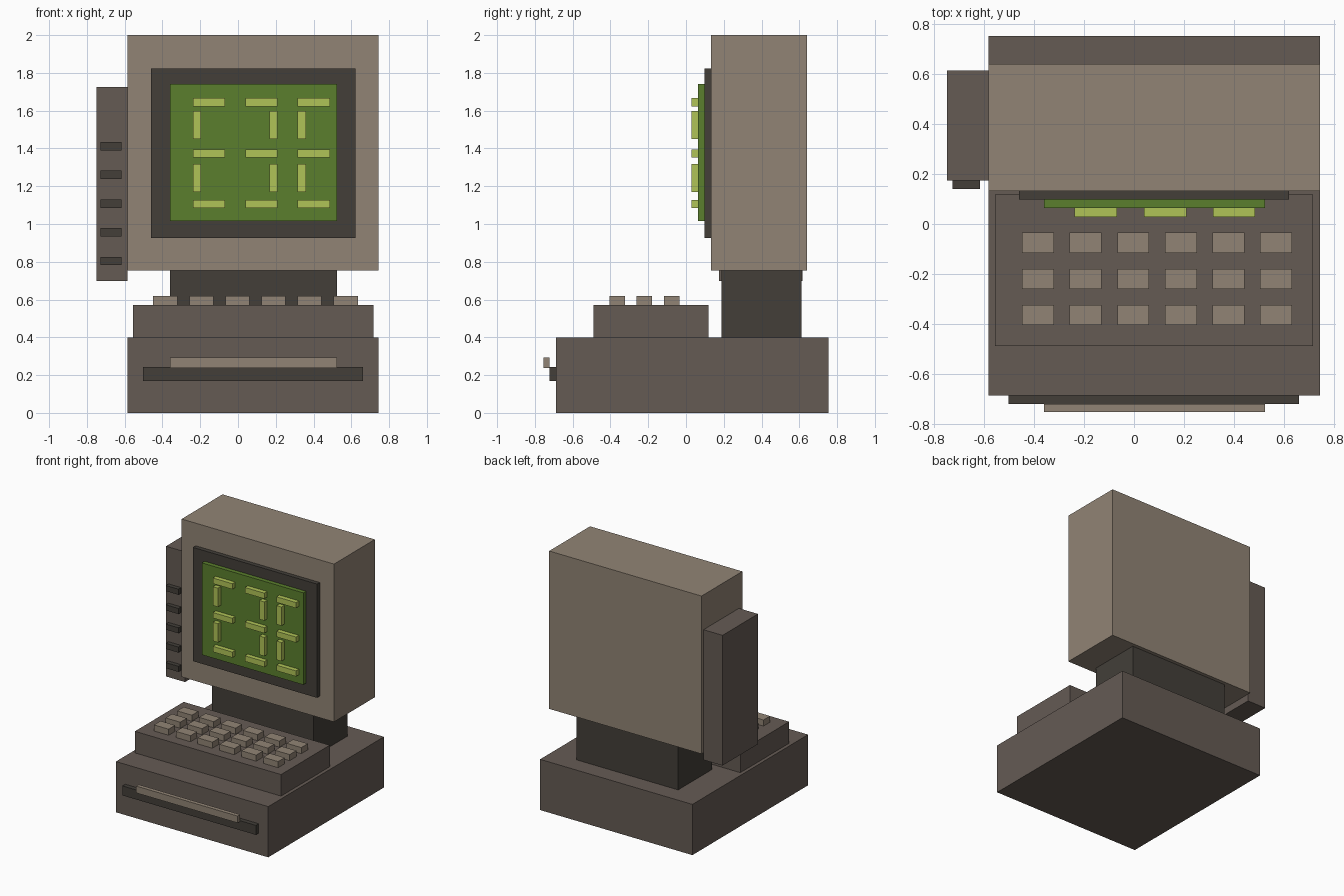
import bpy
import bmesh
from mathutils import Vector

if "Cube" in bpy.data.objects:
    bpy.data.objects.remove(bpy.data.objects["Cube"], do_unlink=True)


def material(name, hex_code):
    def linear(c):
        return c / 12.92 if c <= 0.04045 else ((c + 0.055) / 1.055) ** 2.4
    rgb = [linear(v / 255) for v in bytes.fromhex(hex_code)]
    mat = bpy.data.materials.new(name)
    mat.use_nodes = True
    mat.diffuse_color = (*rgb, 1)
    bsdf = mat.node_tree.nodes["Principled BSDF"]
    bsdf.inputs["Base Color"].default_value = (*rgb, 1)
    bsdf.inputs["Roughness"].default_value = 0.8
    return mat


TAN = material("warm tan", "918475")
BROWN = material("grey brown", "655B54")
DARK = material("dark charcoal", "433F39")
GREEN = material("screen green", "5B7F2D")
LIME = material("glowing lime", "B0C457")


def box(name, mat, x, y, z):
    """A box spanning the given (min, max) ranges."""
    lo, hi = (Vector(c) for c in zip(x, y, z))
    bm = bmesh.new()
    bmesh.ops.create_cube(bm, size=1)
    bmesh.ops.scale(bm, vec=hi - lo, verts=bm.verts)
    mesh = bpy.data.meshes.new(name)
    bm.to_mesh(mesh)
    bm.free()
    mesh.materials.append(mat)
    obj = bpy.data.objects.new(name, mesh)
    obj.location = (lo + hi) / 2
    bpy.context.collection.objects.link(obj)
    return obj


def span(start, size):
    return (start, start + size)


# Shared widths
BODY_X = (-0.584, 0.745)
INNER_X = (-0.36, 0.525)

# Base with disk slot and disk
box("base", BROWN, BODY_X, (-0.687, 0.754), (0, 0.4))
box("disk_slot", DARK, (-0.503, 0.661), (-0.722, -0.687), (0.168, 0.243))
box("disk", TAN, INNER_X, (-0.754, -0.722), (0.238, 0.292))

# Keyboard deck and keys
box("keyboard_deck", BROWN, (-0.557, 0.718), (-0.489, 0.118), (0.4, 0.57))
for row in range(3):
    for col in range(6):
        box(f"key_{row + 1}_{col + 1}", TAN,
            span(-0.449 + 0.191 * col, 0.128),
            span(-0.406 + 0.1445 * row, 0.082), (0.57, 0.618))

# Neck and monitor
box("neck", DARK, INNER_X, (0.188, 0.612), (0.4, 0.755))
box("monitor_case", TAN, BODY_X, (0.132, 0.641), (0.755, 2))
box("screen_bezel", DARK, (-0.461, 0.621), (0.098, 0.132), (0.925, 1.822))
box("screen", GREEN, INNER_X, (0.064, 0.098), (1.015, 1.74))

# Screen symbols: three bars each, with two uprights on one side
LONG, THIN, TALL = 0.17, 0.044, 0.148
GLOW_Y = (0.028, 0.064)
for n, (left, upright) in enumerate([(-0.239, 0), (0.04, LONG - THIN), (0.316, 0)]):
    for k, z in enumerate((1.084, 1.351, 1.623)):
        box(f"symbol_{n + 1}_bar_{k + 1}", LIME, span(left, LONG), GLOW_Y, span(z, THIN))
    for k, z in enumerate((1.17, 1.45)):
        box(f"symbol_{n + 1}_upright_{k + 1}", LIME,
            span(left + upright, THIN), GLOW_Y, span(z, TALL))

# Side panel and its buttons
box("side_panel", BROWN, (-0.75, -0.584), (0.174, 0.616), (0.698, 1.725))
for k in range(5):
    box(f"panel_button_{k + 1}", DARK, (-0.728, -0.618), (0.14, 0.174),
        span(0.782 + 0.152 * k, THIN))
